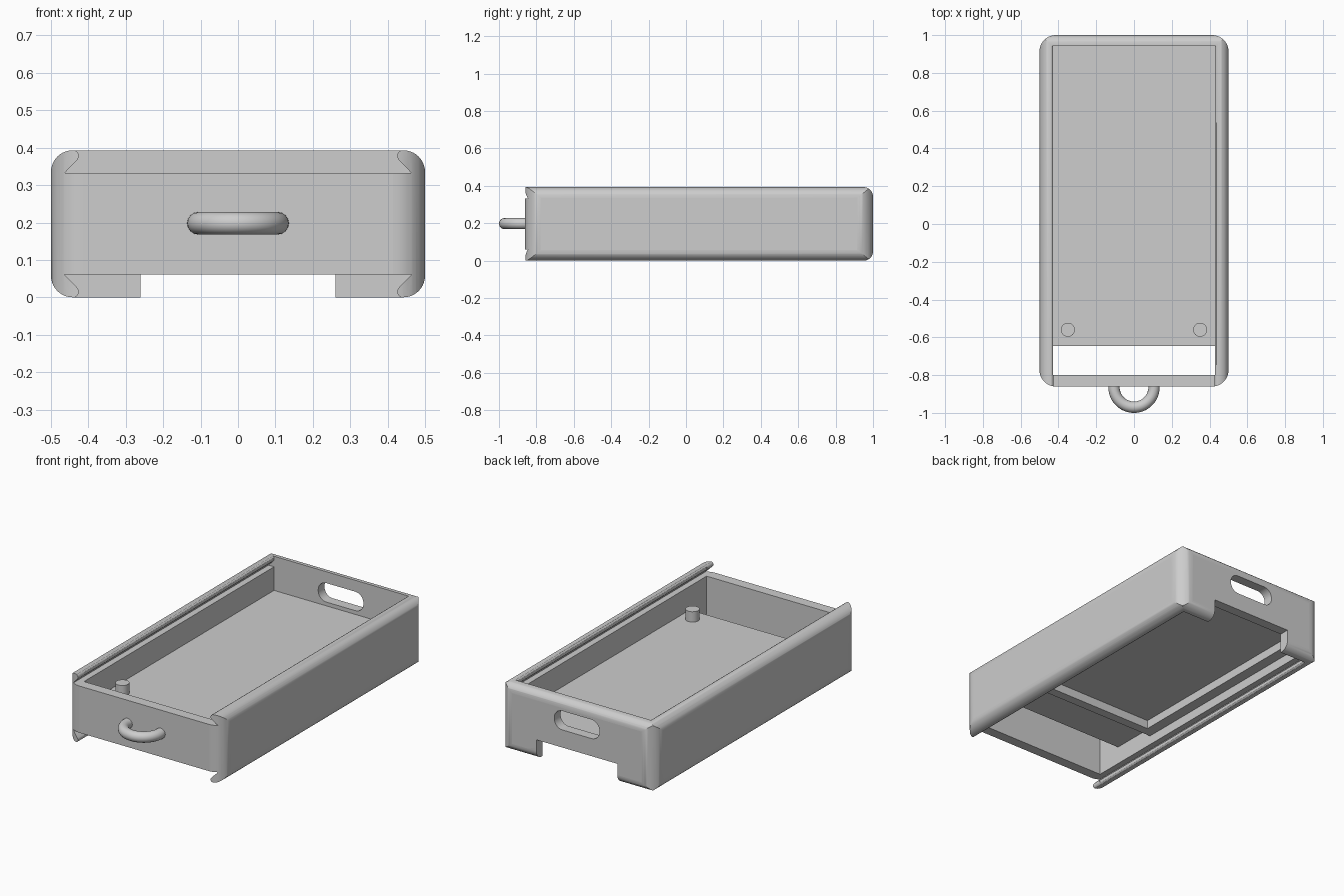
import bpy, bmesh, math
from mathutils import Matrix

if "Cube" in bpy.data.objects:
    bpy.data.objects.remove(bpy.data.objects["Cube"], do_unlink=True)

COLOUR = (0.61, 0.61, 0.61, 1)
grey = bpy.data.materials.new("plain_grey")
grey.use_nodes = True
grey.diffuse_color = COLOUR
grey.node_tree.nodes["Principled BSDF"].inputs["Base Color"].default_value = COLOUR

WIDTH, HEIGHT, FRONT, BACK = 0.5, 0.393, -0.86, 1.0
INNER_X, INNER_FRONT, INNER_BACK = 0.428, -0.8, 0.942
LEDGE = 0.061         # depth of the sliding-cover channels
NOTCH_TOP, FLOOR_LOW, FLOOR_TOP = 0.115, 0.165, 0.195


def make_object(name, bm):
    bmesh.ops.recalc_face_normals(bm, faces=bm.faces)
    mesh = bpy.data.meshes.new(name)
    bm.to_mesh(mesh)
    bm.free()
    mesh.materials.append(grey)
    obj = bpy.data.objects.new(name, mesh)
    bpy.context.collection.objects.link(obj)
    return obj


def add_box(bm, x, y, z):
    size = [b - a for a, b in (x, y, z)]
    mid = [(a + b) / 2 for a, b in (x, y, z)]
    mat = Matrix.Translation(mid) @ Matrix.Diagonal((*size, 1))
    bmesh.ops.create_cube(bm, size=1, matrix=mat)


def box(name, x, y, z, radius=0, axis=1):
    """Box whose four edges along one axis may be rounded."""
    bm = bmesh.new()
    add_box(bm, x, y, z)
    if radius:
        edges = [e for e in bm.edges
                 if abs(e.verts[0].co[axis] - e.verts[1].co[axis]) > 0.01]
        bmesh.ops.bevel(bm, geom=edges, offset=radius, segments=10,
                        profile=0.5, affect='EDGES')
    return make_object(name, bm)


def prism(name, profile, y0, y1):
    """Extrude an x-z profile along y."""
    bm = bmesh.new()
    face = bm.faces.new([bm.verts.new((x, y0, z)) for x, z in profile])
    moved = bmesh.ops.extrude_face_region(bm, geom=[face])["geom"]
    verts = [v for v in moved if isinstance(v, bmesh.types.BMVert)]
    bmesh.ops.translate(bm, verts=verts, vec=(0, y1 - y0, 0))
    return make_object(name, bm)


def activate(obj):
    bpy.ops.object.select_all(action='DESELECT')
    obj.select_set(True)
    bpy.context.view_layer.objects.active = obj


def combine(obj, tool, operation='DIFFERENCE'):
    tool.hide_render = True
    mod = obj.modifiers.new("shape", 'BOOLEAN')
    mod.operation, mod.solver, mod.object = operation, 'EXACT', tool
    activate(obj)
    bpy.ops.object.modifier_apply(modifier=mod.name)
    bpy.data.objects.remove(tool, do_unlink=True)


def smooth(obj, flat_area=0.01):
    activate(obj)
    bpy.ops.object.shade_smooth_by_angle(angle=math.radians(30))
    for p in obj.data.polygons:
        # keep the broad walls flat, but not the long strips of the rounding
        if p.area > flat_area and max(abs(c) for c in p.normal) > 0.999:
            p.use_smooth = False


# Casing: rounded long edges, rounded plan corners and rounded back edges
side_x = (-WIDTH, WIDTH)
casing = box("casing", side_x, (-1.2, 1.2), (0, HEIGHT), 0.058, 1)
combine(casing, box("plan", side_x, (FRONT, BACK), (-0.2, 0.6), 0.085, 2), 'INTERSECT')
combine(casing, box("side", (-0.7, 0.7), (-1.3, BACK), (0, HEIGHT), 0.05, 0), 'INTERSECT')

# Hollow right through
combine(casing, box("cavity", (-INNER_X, INNER_X), (INNER_FRONT, INNER_BACK), (-0.1, 0.5)))

# Undercut channels for sliding covers, top and bottom, open at the front
half = [(0.464, HEIGHT - LEDGE), (0.43, 0.367), (0.426, 0.374),
        (0.426, 0.382), (0.43, 0.389), (0.438, 0.394), (0.438, 0.5)]
channel = half + [(-x, z) for x, z in reversed(half)]
combine(casing, prism("top_channel", channel, -1.1, INNER_BACK))
combine(casing, prism("bottom_channel", [(x, HEIGHT - z) for x, z in channel],
                      -1.1, INNER_BACK))

# Grip opening and lower notch in the back wall
combine(casing, box("grip_opening", (-0.145, 0.145), (0.9, 1.1), (0.217, 0.327), 0.052))
combine(casing, box("back_notch", (-0.26, 0.26), (0.9, 1.1), (-0.1, NOTCH_TOP)))
smooth(casing)

# Inner floor, stopping short of the front wall
box("floor", (-INNER_X, INNER_X), (-0.647, INNER_BACK), (FLOOR_LOW, FLOOR_TOP))

# Rim under the floor around the lower compartment
bm = bmesh.new()
low = (NOTCH_TOP, FLOOR_LOW)
add_box(bm, (-INNER_X, INNER_X), (-0.374, -0.32), low)
for side in (-1, 1):
    add_box(bm, sorted((side * 0.365, side * INNER_X)), (-0.32, INNER_BACK), low)
make_object("underside_rim", bm)

# Two pegs on the floor
for side, label in ((1, "left"), (-1, "right")):
    bm = bmesh.new()
    bmesh.ops.create_cone(bm, cap_ends=True, segments=24, radius1=0.037,
                          radius2=0.037, depth=0.06,
                          matrix=Matrix.Translation((side * 0.35, -0.56, FLOOR_TOP + 0.03)))
    smooth(make_object(label + "_peg", bm), 0.001)

# Half-ring pull handle, its ends sunk a little into the front wall
bm = bmesh.new()
centre, sink = (0, -0.864, 0.198), 0.12
start = (Matrix.Translation(centre) @ Matrix.Rotation(sink, 4, 'Z')
         @ Matrix.Translation((0.106, 0, 0)) @ Matrix.Rotation(math.pi / 2, 4, 'X'))
bmesh.ops.create_circle(bm, segments=16, radius=0.03, matrix=start)
bmesh.ops.spin(bm, geom=bm.verts[:] + bm.edges[:], cent=centre,
               axis=(0, 0, 1), angle=-math.pi - 2 * sink, steps=28)
smooth(make_object("pull_handle", bm))
